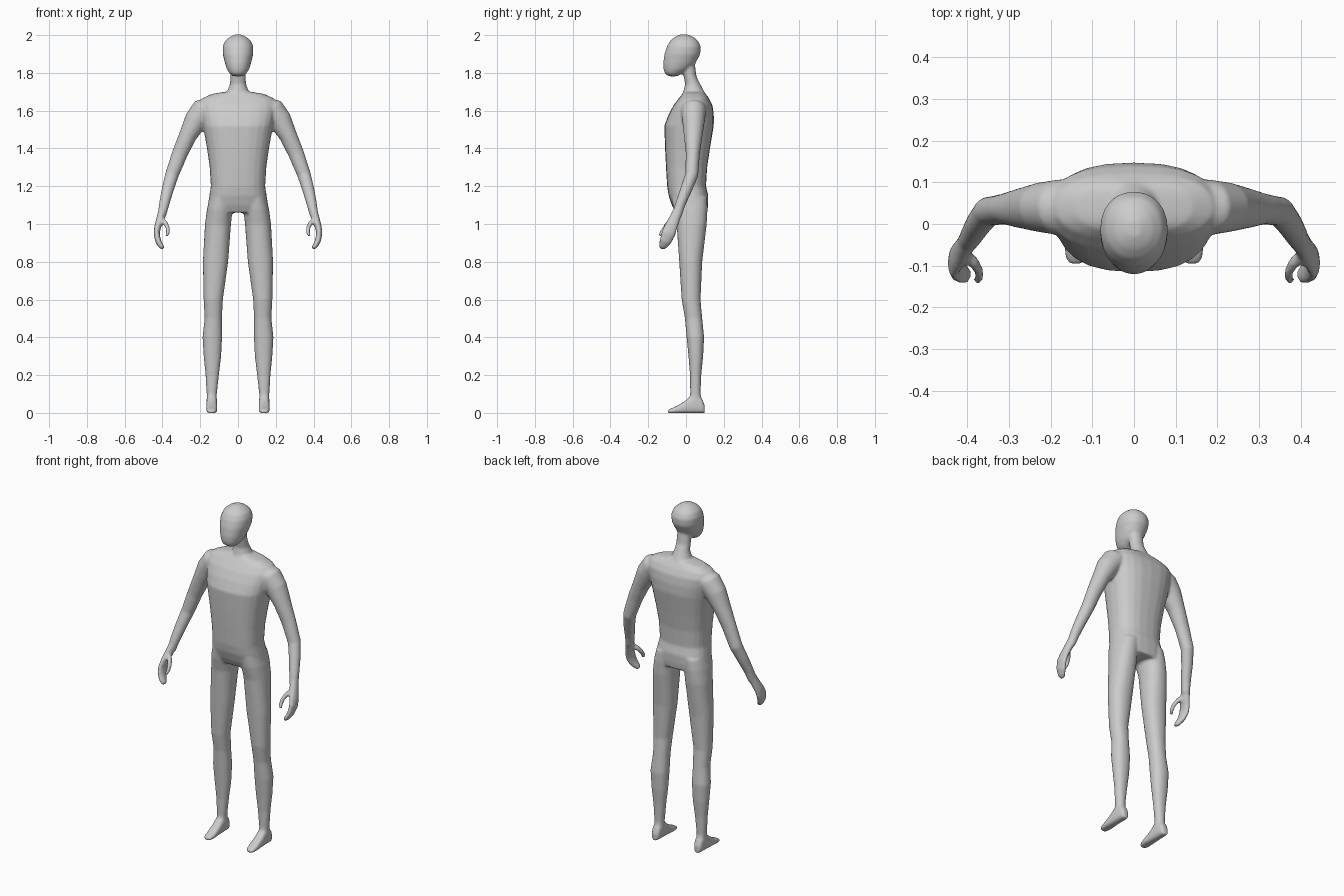
import bpy, bmesh, math
from mathutils import Vector

SIDES = 24
bm = bmesh.new()


def loft(centres, us, vs, power=2.0):
    """Closed skin through superellipse rings given by centre and two half-axis vectors."""
    rings = []
    for c, u, v in zip(centres, us, vs):
        ring = []
        for i in range(SIDES):
            a = 2 * math.pi * i / SIDES
            ca, sa = math.cos(a), math.sin(a)
            p = c + u * math.copysign(abs(ca) ** (2 / power), ca) \
                  + v * math.copysign(abs(sa) ** (2 / power), sa)
            ring.append(bm.verts.new(p))
        rings.append(ring)
    faces = [bm.faces.new(rings[0]), bm.faces.new(rings[-1])]
    for a, b in zip(rings, rings[1:]):
        for i in range(SIDES):
            j = (i + 1) % SIDES
            faces.append(bm.faces.new((a[i], a[j], b[j], b[i])))
    bmesh.ops.recalc_face_normals(bm, faces=faces)


def stack(rows, power=2.0):
    """Horizontal rings: z, x min, x max, y min, y max."""
    loft([Vector(((x0 + x1) / 2, (y0 + y1) / 2, z)) for z, x0, x1, y0, y1 in rows],
         [Vector(((x1 - x0) / 2, 0, 0)) for _, x0, x1, _, _ in rows],
         [Vector((0, (y1 - y0) / 2, 0)) for _, _, _, y0, y1 in rows], power)


def tube(rows, s):
    """Rings square to a path: x, y, z, side radius, depth radius."""
    pts = [Vector((s * r[0], r[1], r[2])) for r in rows]
    us, vs = [], []
    for i, r in enumerate(rows):
        d = (pts[min(i + 1, len(pts) - 1)] - pts[max(i - 1, 0)]).normalized()
        side = d.cross(Vector((0, 1, 0))).normalized()
        us.append(side * r[3])
        vs.append(side.cross(d) * r[4])
    loft(pts, us, vs)


def centred(rows):
    return [(z, -w, w, y0, y1) for z, w, y0, y1 in rows]


# Torso
stack(centred([
    (1.06, .150, -.055, .112), (1.10, .160, -.075, .117), (1.15, .152, -.092, .118),
    (1.20, .144, -.100, .106), (1.30, .150, -.106, .112), (1.40, .164, -.111, .127),
    (1.52, .186, -.115, .147), (1.58, .198, -.092, .147), (1.63, .205, -.065, .140),
    (1.665, .190, -.038, .122), (1.688, .140, -.020, .105), (1.70, .070, -.010, .095)]), 2.5)

# Neck
stack(centred([
    (1.64, .100, -.040, .110), (1.70, .058, -.015, .097), (1.74, .043, -.005, .076),
    (1.78, .041, -.012, .056), (1.86, .042, -.030, .045)]))

# Head
stack(centred([
    (1.782, .026, -.092, -.045), (1.797, .045, -.112, -.018), (1.82, .059, -.119, .020),
    (1.85, .069, -.121, .050), (1.90, .081, -.114, .076), (1.94, .081, -.101, .078),
    (1.97, .069, -.084, .064), (1.99, .045, -.060, .040), (2.003, .016, -.032, .010)]), 2.15)

for s in (1, -1):
    # Leg
    leg = [(1.14, .020, .150, -.075, .112), (1.08, .028, .164, -.068, .114),
           (1.00, .037, .175, -.050, .110), (.80, .052, .186, -.036, .086),
           (.60, .080, .182, -.023, .077), (.50, .085, .177, -.006, .086),
           (.40, .084, .188, .003, .096), (.30, .089, .182, .013, .091),
           (.20, .101, .172, .021, .081), (.10, .112, .166, .022, .077),
           (.04, .112, .166, .010, .090)]
    stack([(z, min(s * a, s * b), max(s * a, s * b), y0, y1) for z, a, b, y0, y1 in leg], 2.2)

    # Foot: upright rings from heel to toe (y, half width, height)
    foot = [(.099, .017, .040), (.085, .025, .075), (.050, .028, .100), (.020, .028, .085),
            (-.010, .028, .060), (-.050, .029, .036), (-.080, .026, .023), (-.097, .016, .014)]
    loft([Vector((s * .139, y, h / 2 - .001)) for y, w, h in foot],
         [Vector((w, 0, 0)) for y, w, h in foot],
         [Vector((0, 0, h / 2 + .001)) for y, w, h in foot], 3)

    # Arm and shoulder
    tube([(.13, .040, 1.625, .050, .070), (.185, .040, 1.598, .068, .066),
          (.222, .040, 1.550, .062, .060), (.267, .038, 1.465, .047, .049),
          (.309, .036, 1.370, .042, .037), (.350, .030, 1.260, .036, .035),
          (.373, .000, 1.180, .032, .031), (.392, -.032, 1.100, .027, .027),
          (.404, -.050, 1.040, .022, .026)], s)

    # Hand with closed fingers
    tube([(.400, -.043, 1.070, .022, .025), (.412, -.062, 1.025, .021, .030),
          (.425, -.080, .985, .018, .035), (.431, -.093, .950, .016, .038),
          (.423, -.108, .910, .016, .033), (.408, -.121, .883, .014, .024),
          (.396, -.128, .871, .010, .014)], s)

    # Thumb
    tube([(.408, -.070, 1.025, .014, .015), (.384, -.092, 1.005, .013, .015),
          (.372, -.112, .980, .011, .013), (.371, -.128, .955, .011, .012),
          (.378, -.139, .937, .009, .010)], s)

mesh = bpy.data.meshes.new("body")
bm.to_mesh(mesh)
bm.free()
body = bpy.data.objects.new("body", mesh)
bpy.context.collection.objects.link(body)

# Plain grey skin
grey = bpy.data.materials.new("light grey")
grey.diffuse_color = (.6, .6, .6, 1)
mesh.materials.append(grey)

# Fuse the parts into one soft skin
fuse = body.modifiers.new("fuse", 'REMESH')
fuse.mode = 'VOXEL'
fuse.voxel_size = .007
fuse.use_smooth_shade = True
soften = body.modifiers.new("soften", 'SMOOTH')
soften.factor = .5
soften.iterations = 6
